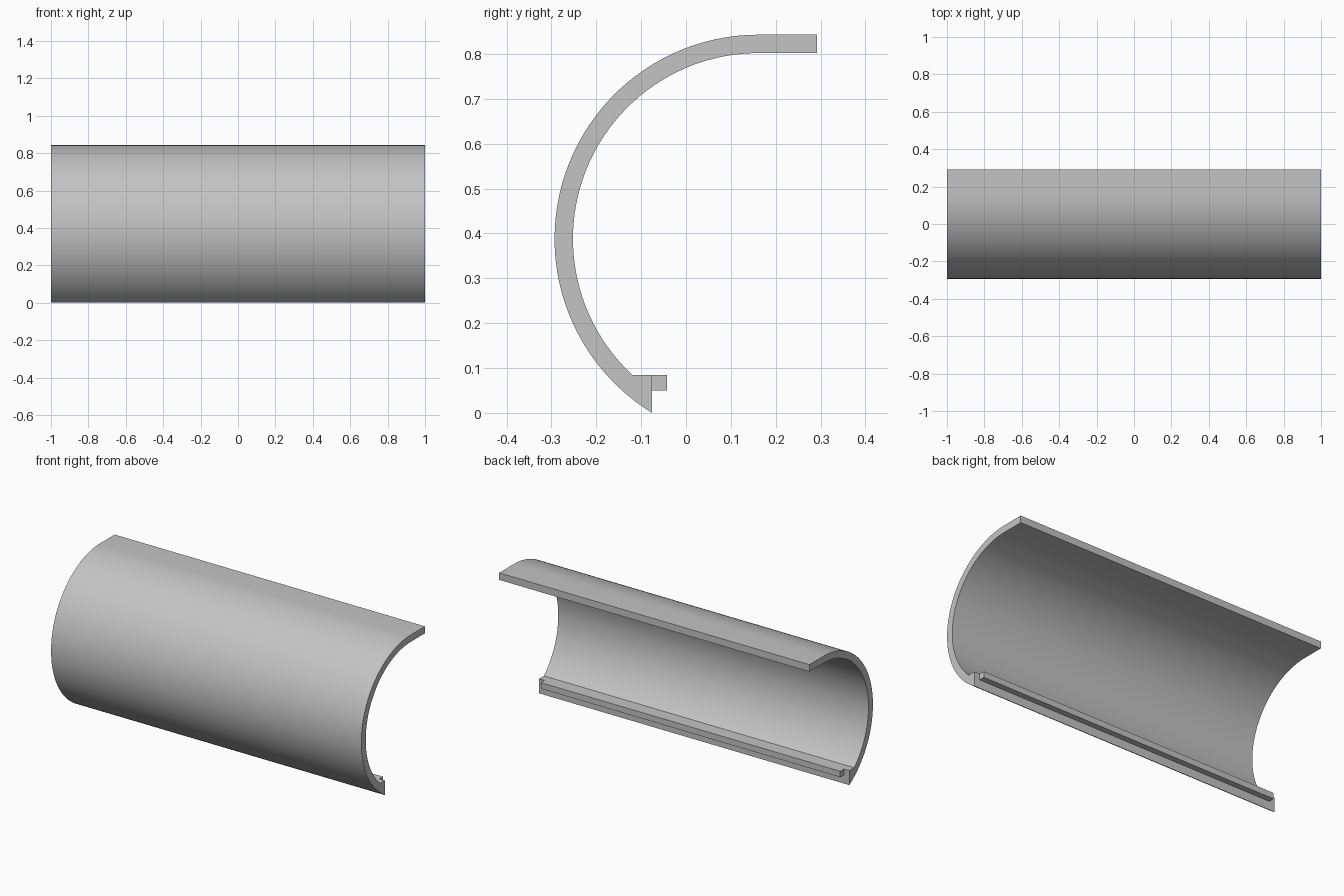
import bpy, bmesh, math

cube = bpy.data.objects.get("Cube")
if cube:
    bpy.data.objects.remove(cube, do_unlink=True)

grey = bpy.data.materials.new("light grey")
grey.use_nodes = True
colour = (0.55, 0.55, 0.55, 1)
grey.diffuse_color = colour
grey.node_tree.nodes["Principled BSDF"].inputs["Base Color"].default_value = colour


def extrude_profile(name, profile, half_length):
    """Sweep a closed (y, z) profile along x."""
    bm = bmesh.new()
    face = bm.faces.new([bm.verts.new((-half_length, y, z)) for y, z in profile])
    swept = bmesh.ops.extrude_face_region(bm, geom=[face])
    moved = [v for v in swept["geom"] if isinstance(v, bmesh.types.BMVert)]
    bmesh.ops.translate(bm, verts=moved, vec=(2 * half_length, 0, 0))
    bmesh.ops.recalc_face_normals(bm, faces=bm.faces)
    mesh = bpy.data.meshes.new(name)
    bm.to_mesh(mesh)
    bm.free()
    mesh.materials.append(grey)
    obj = bpy.data.objects.new(name, mesh)
    bpy.context.collection.objects.link(obj)
    bpy.ops.object.select_all(action="DESELECT")
    obj.select_set(True)
    bpy.context.view_layer.objects.active = obj
    bpy.ops.object.shade_smooth_by_angle(angle=math.radians(25))
    return obj


CENTRE_Y, CENTRE_Z = 0.162, 0.388
OUTER, INNER = 0.455, 0.414
BACK_Y, SHELF_Z, SHELF_Y = 0.292, 0.085, -0.076


def arc(radius, end, steps=48):
    """Points from the crown round the front down to the end angle."""
    start = math.pi / 2
    angles = [start + (end - start) * i / steps for i in range(steps + 1)]
    return [(CENTRE_Y + radius * math.cos(a), CENTRE_Z + radius * math.sin(a))
            for a in angles]


# Curved shell with a flat top flange and a thickened lower edge
outer_end = 2 * math.pi - math.acos((SHELF_Y - CENTRE_Y) / OUTER)
inner_end = math.pi + math.asin((CENTRE_Z - SHELF_Z) / INNER)
profile = [(BACK_Y, CENTRE_Z + OUTER)] + arc(OUTER, outer_end)
profile += [(SHELF_Y, SHELF_Z)] + arc(INNER, inner_end)[::-1]
profile += [(BACK_Y, CENTRE_Z + INNER)]
extrude_profile("curved_shell", profile, 1.0)

# Narrow ledge along the lower edge, stopping short of both ends
LEDGE_Y, LEDGE_Z = -0.042, 0.05
extrude_profile("lower_ledge", [(SHELF_Y, LEDGE_Z), (LEDGE_Y, LEDGE_Z),
                                (LEDGE_Y, SHELF_Z), (SHELF_Y, SHELF_Z)], 0.965)
